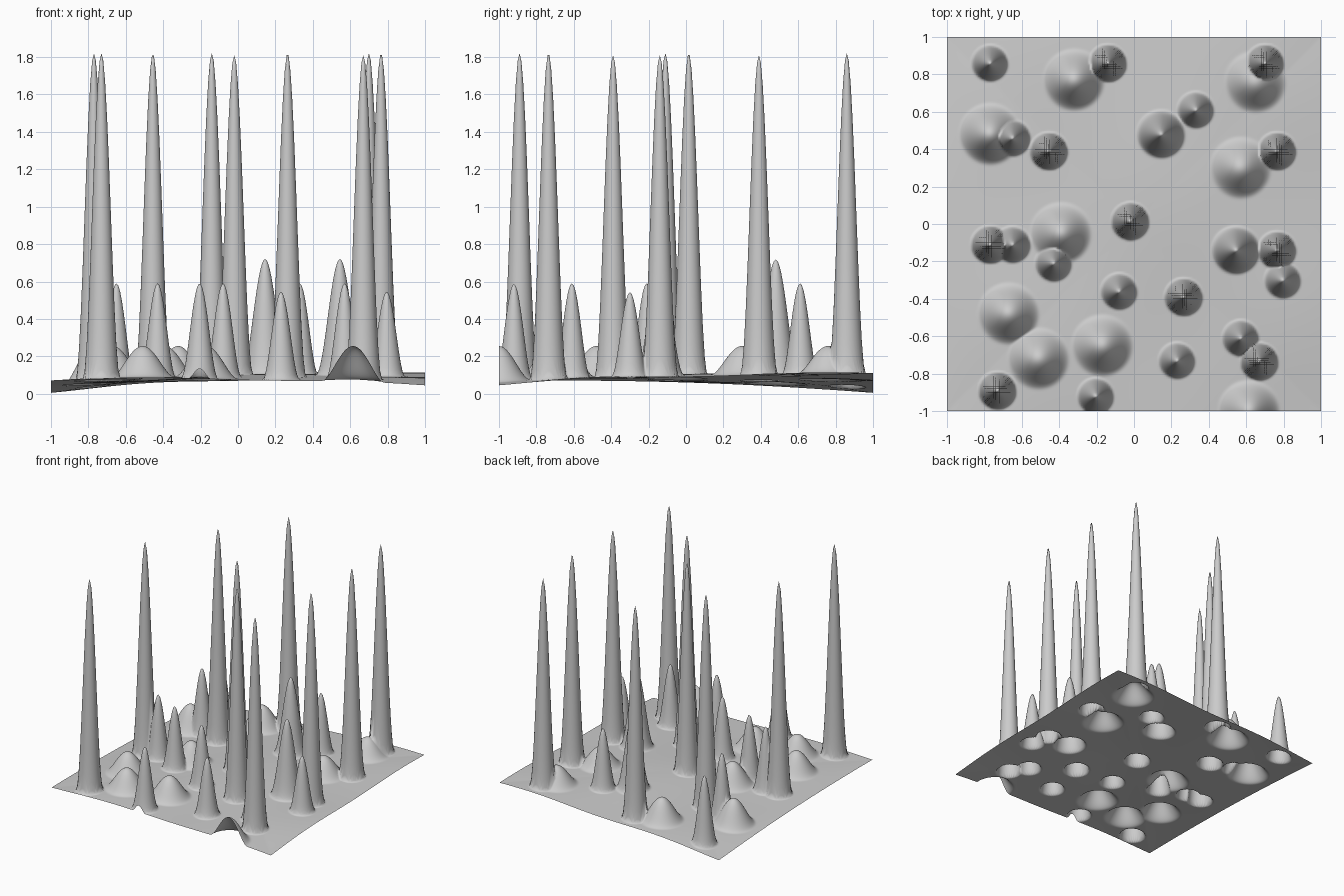
import bpy, bmesh
from math import sin, cos, pi, hypot

# peak groups: height, radius, falloff power, (x, y) positions
GROUPS = [
    (1.82, 0.103, 2.5, [(-0.73, -0.89), (-0.77, -0.11), (-0.455, 0.39), (-0.14, 0.86),
                        (-0.02, 0.015), (0.265, -0.39), (0.67, -0.735), (0.70, 0.86),
                        (0.765, 0.39), (0.765, -0.14)]),
    (0.59, 0.10, 2.2, [(-0.77, 0.86), (-0.65, 0.46), (-0.65, -0.11), (-0.43, -0.21),
                       (-0.08, -0.36), (0.57, -0.61), (-0.205, -0.92), (0.33, 0.61)]),
    (0.545, 0.10, 2.2, [(0.23, -0.73), (0.795, -0.30)]),
    (0.72, 0.135, 2.6, [(0.145, 0.48), (0.545, -0.14)]),
    (0.255, 0.17, 2.0, [(-0.32, 0.77), (-0.77, 0.48), (0.65, 0.76), (0.57, 0.30),
                        (-0.39, -0.05), (-0.67, -0.48), (-0.51, -0.72),
                        (-0.17, -0.65), (0.615, -1.0)]),
]


def ground(x, y):
    # gentle rolling base that falls away towards the corners
    u, v = (x + 1) / 2, (y + 1) / 2
    corners = (0.07 * (1 - u) + 0.045 * u) * (1 - v) + (0.005 * (1 - u) + 0.11 * u) * v
    inner = (1 - x ** 4) * (1 - y ** 4)
    edge = max(1 - x * x, 1 - y * y)
    waves = 0.012 * sin(4.2 * x + 1.0) * cos(3.6 * y - 0.5)
    return corners + 0.022 * edge + 0.012 * inner + waves * edge


def height(x, y):
    base = ground(x, y)
    z = base
    for top, radius, power, spots in GROUPS:
        for px, py in spots:
            d = hypot(x - px, y - py) / radius
            if d < 1:
                f = (1 - d * d) ** power
                z = max(z, base + (top - base) * f)
    return max(z, 0.0)


# open sheet raised into spikes and mounds
bm = bmesh.new()
bmesh.ops.create_grid(bm, x_segments=200, y_segments=200, size=1)
for v in bm.verts:
    v.co.z = height(v.co.x, v.co.y)
for f in bm.faces:
    f.smooth = True
mesh = bpy.data.meshes.new("spiky_terrain")
bm.to_mesh(mesh)
bm.free()
terrain = bpy.data.objects.new("spiky_terrain", mesh)
bpy.context.collection.objects.link(terrain)
